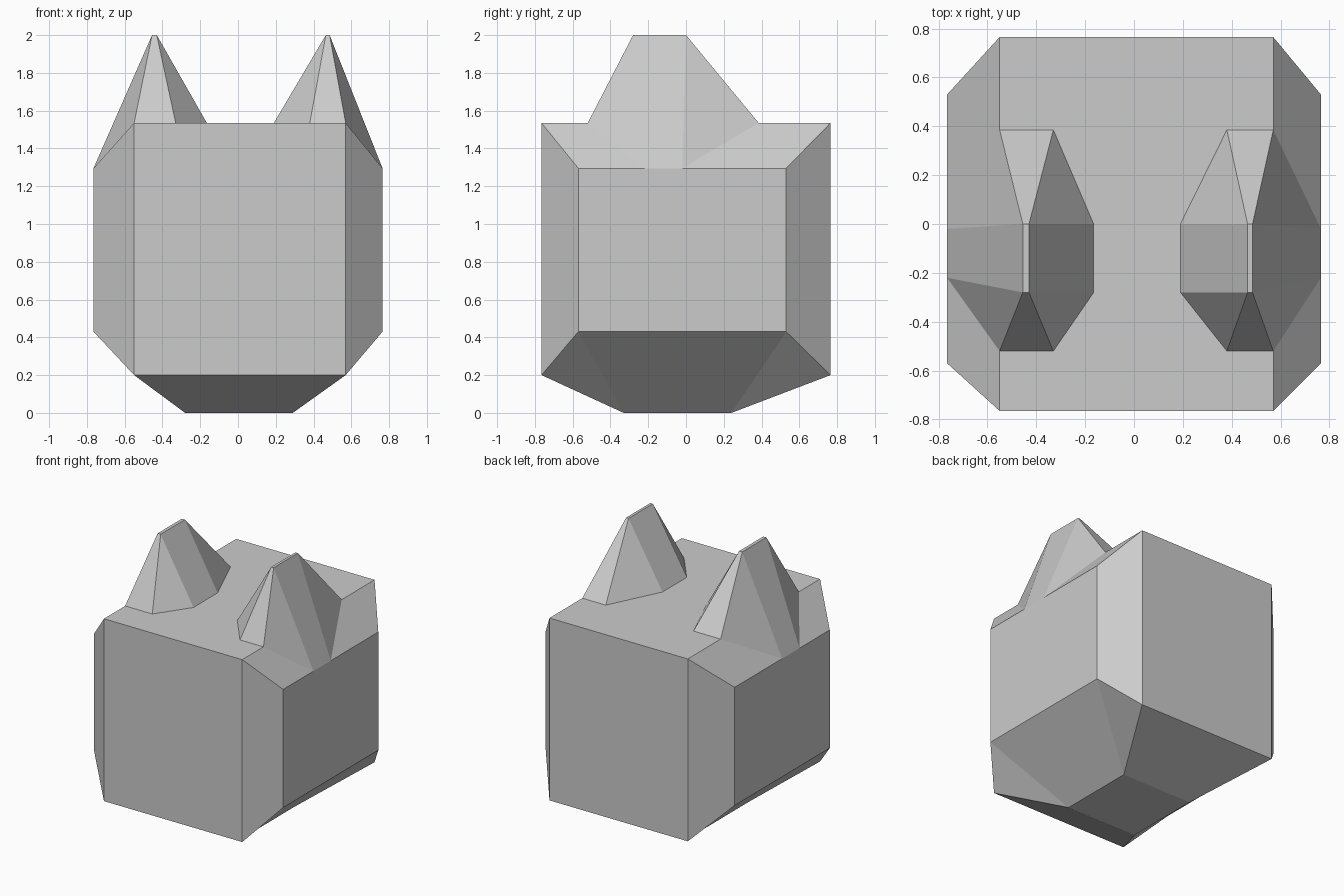
import bpy

cube = bpy.data.objects.get("Cube")
if cube:
    bpy.data.objects.remove(cube, do_unlink=True)

grey = bpy.data.materials.new("plain grey")
grey.use_nodes = True
colour = (0.6, 0.6, 0.6, 1)
grey.diffuse_color = colour
grey.node_tree.nodes["Principled BSDF"].inputs["Base Color"].default_value = colour


def build(name, faces):
    """Make a flat-shaded object from faces given as lists of points."""
    points = list(dict.fromkeys(p for f in faces for p in f))
    mesh = bpy.data.meshes.new(name)
    mesh.from_pydata(points, [], [[points.index(p) for p in f] for f in faces])
    mesh.materials.append(grey)
    obj = bpy.data.objects.new(name, mesh)
    bpy.context.collection.objects.link(obj)
    # Consistent outward normals
    bpy.context.view_layer.objects.active = obj
    obj.select_set(True)
    bpy.ops.object.mode_set(mode='EDIT')
    bpy.ops.mesh.select_all(action='SELECT')
    bpy.ops.mesh.normals_make_consistent(inside=False)
    bpy.ops.object.mode_set(mode='OBJECT')
    obj.select_set(False)
    return obj


# Body levels
TOP, LOW = 1.535, 0.2
SIDE_TOP, SIDE_LOW = 1.295, 0.43
HALF = 0.765
IN_X = {-1: -0.55, 1: 0.57}      # chamfered edges of front and back
SIDE_Y = {-1: -0.57, 1: 0.53}    # ends of the side panels
BASE_X = {-1: -0.28, 1: 0.29}
BASE_Y = {-1: -0.33, 1: 0.24}


def edge(sx, sy, z):
    return (IN_X[sx], sy * HALF, z)


def side(sx, sy, z):
    return (sx * HALF, SIDE_Y[sy], z)


def base(sx, sy):
    return (BASE_X[sx], BASE_Y[sy], 0)


ring = [(-1, -1), (1, -1), (1, 1), (-1, 1)]
body = [[edge(*c, TOP) for c in ring], [base(*c) for c in ring]]
for s in (-1, 1):
    # Front or back panel and the slope under it
    body.append([edge(-1, s, LOW), edge(1, s, LOW), edge(1, s, TOP), edge(-1, s, TOP)])
    body.append([edge(-1, s, LOW), edge(1, s, LOW), base(1, s), base(-1, s)])
    # Side panel with the slopes above and below it
    body.append([side(s, -1, SIDE_LOW), side(s, 1, SIDE_LOW), side(s, 1, SIDE_TOP), side(s, -1, SIDE_TOP)])
    body.append([side(s, -1, SIDE_TOP), side(s, 1, SIDE_TOP), edge(s, 1, TOP), edge(s, -1, TOP)])
    body.append([side(s, -1, SIDE_LOW), side(s, 1, SIDE_LOW), base(s, 1), base(s, -1)])
for c in ring:
    # Corner chamfers and lower corner triangles
    body.append([edge(*c, LOW), side(*c, SIDE_LOW), side(*c, SIDE_TOP), edge(*c, TOP)])
    body.append([edge(*c, LOW), side(*c, SIDE_LOW), base(*c)])
build("body", body)


def ear(name, s, inner, mid, tip_in, tip_out):
    """Eight-sided tapering ear whose outer side runs down the body slope."""
    out = IN_X[s]
    front, back, tip_front = -0.52, 0.385, -0.28
    foot = [(mid, front, TOP), (out, front, TOP),
            (s * HALF, -0.22, SIDE_TOP), (s * HALF, -0.02, SIDE_TOP),
            (out, back, TOP), (mid, back, TOP),
            (inner, 0, TOP), (inner, tip_front, TOP)]
    tip = [(tip_in, tip_front, 2), (tip_out, tip_front, 2),
           (tip_out, 0, 2), (tip_in, 0, 2)]
    faces = [tip, foot[::-1]]
    for i in range(4):
        a, b, c = (foot[(2 * i + k) % 8] for k in range(3))
        t, u = tip[i], tip[(i + 1) % 4]
        faces += [[a, b, u, t], [b, c, u]]
    build(name, faces)


ear("right_ear", -1, -0.165, -0.33, -0.43, -0.455)
ear("left_ear", 1, 0.19, 0.38, 0.465, 0.485)
